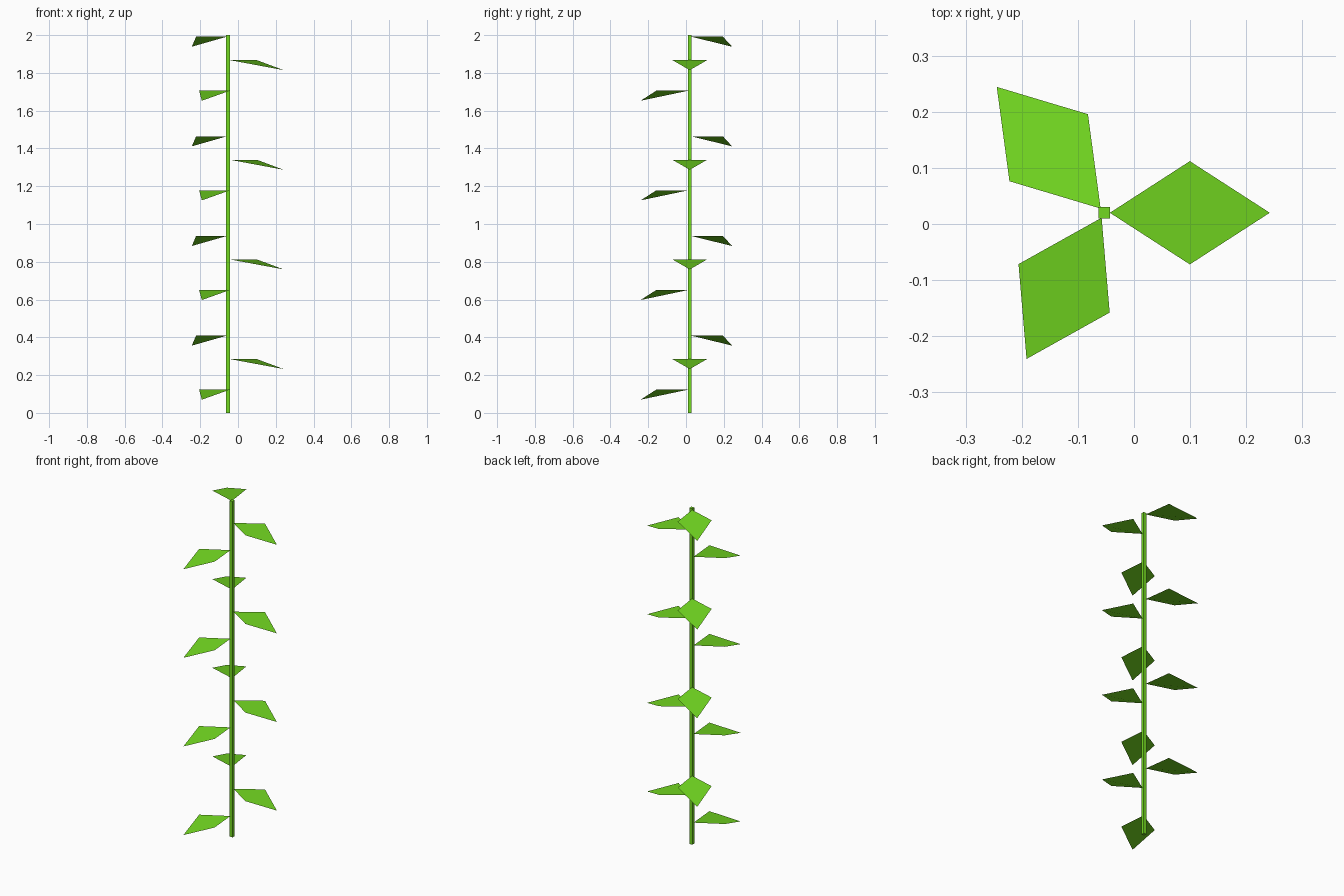
import bpy
from math import cos, sin, radians

if "Cube" in bpy.data.objects:
    bpy.data.objects.remove(bpy.data.objects["Cube"])

CX, CY = -0.053, 0.02      # stem axis
R, LENGTH, HALF_W, DROP = 0.01, 0.285, 0.092, 0.053

green = bpy.data.materials.new("leaf_green")
green.diffuse_color = (0.17, 0.69, 0.015, 1)
green.use_nodes = True
green.node_tree.nodes["Principled BSDF"].inputs["Base Color"].default_value = green.diffuse_color

# Square stem
bpy.ops.mesh.primitive_cube_add(size=1, location=(CX, CY, 1))
stem = bpy.context.object
stem.name = "stem"
stem.scale = (2 * R, 2 * R, 2)
stem.data.materials.append(green)

# One diamond leaf, pointing along +x with its tip drooping
leaf_mesh = bpy.data.meshes.new("leaf")
mid = R + LENGTH / 2
leaf_mesh.from_pydata(
    [(R, 0, 0), (mid, -HALF_W, 0), (R + LENGTH, 0, -DROP), (mid, HALF_W, 0)],
    [], [(0, 1, 2, 3)])
leaf_mesh.materials.append(green)

# Leaves in repeating whorls of three up the stem
for tier in range(4):
    for k, (angle, z) in enumerate([(242, 0.123), (0, 0.285), (130.5, 0.409)]):
        leaf = bpy.data.objects.new(f"leaf_{tier * 3 + k + 1}", leaf_mesh)
        leaf.location = (CX, CY, z + tier * 0.5275)
        leaf.rotation_euler.z = radians(angle)
        bpy.context.collection.objects.link(leaf)
